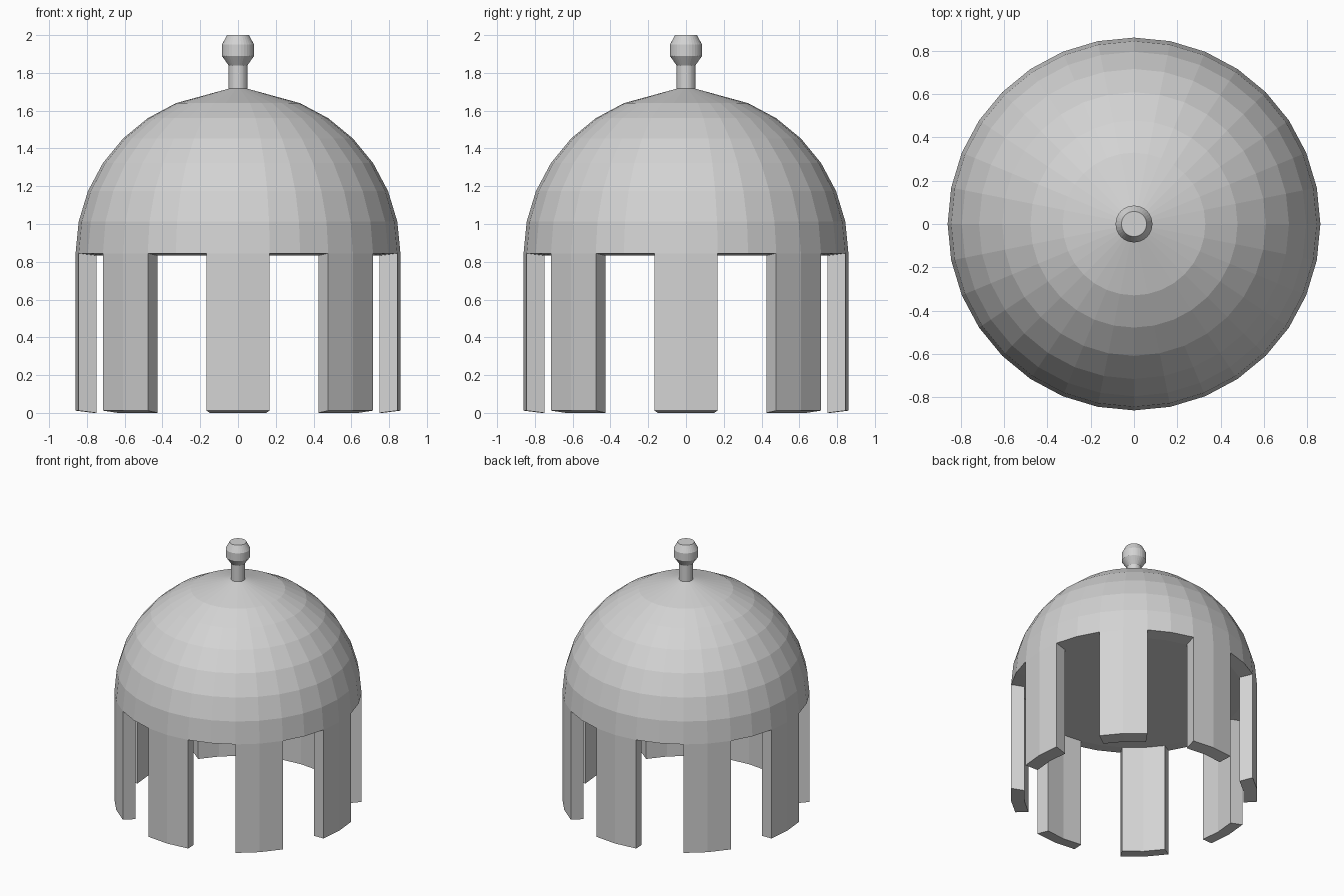
import bpy
import bmesh
from math import sin, cos, pi, radians

SIDES = 32
R_OUT, R_IN = 0.86, 0.765
RIM_Z, CEILING_Z = 0.845, 0.833
FOOT_RISE = 0.012

if "Cube" in bpy.data.objects:
    bpy.data.objects.remove(bpy.data.objects["Cube"], do_unlink=True)

stone = bpy.data.materials.new("pale grey")
stone.use_nodes = True
grey = (0.65, 0.65, 0.65, 1)
stone.diffuse_color = grey
stone.node_tree.nodes["Principled BSDF"].inputs["Base Color"].default_value = grey


def finish(name, bm):
    bmesh.ops.recalc_face_normals(bm, faces=bm.faces)
    mesh = bpy.data.meshes.new(name)
    bm.to_mesh(mesh)
    bm.free()
    mesh.materials.append(stone)
    obj = bpy.data.objects.new(name, mesh)
    bpy.context.collection.objects.link(obj)
    return obj


def polar(r, angle, z):
    return (r * cos(angle), r * sin(angle), z)


def lathe(name, profile):
    """Turn (radius, height) points around z; both ends lie on the axis."""
    bm = bmesh.new()
    rings = []
    for r, z in profile:
        if r == 0:
            rings.append([bm.verts.new((0, 0, z))] * SIDES)
        else:
            rings.append([bm.verts.new(polar(r, 2 * pi * i / SIDES, z))
                          for i in range(SIDES)])
    for low, high in zip(rings, rings[1:]):
        for i in range(SIDES):
            j = (i + 1) % SIDES
            corners = dict.fromkeys((low[i], low[j], high[j], high[i]))
            bm.faces.new(list(corners))
    return finish(name, bm)


def make_leg(name, centre):
    """Curved wall segment, two facets wide, with a sloping foot."""
    bm = bmesh.new()
    sections = []
    for k in (-1, 0, 1):
        a = centre + k * 2 * pi / SIDES
        sections.append([bm.verts.new(polar(*p)) for p in (
            (R_OUT, a, FOOT_RISE), (R_OUT, a, RIM_Z),
            (R_IN, a, CEILING_Z), (R_IN, a, 0))])
    for s, t in zip(sections, sections[1:]):
        # outer face, inner face and foot; the dome closes the top
        for m, n in ((0, 1), (2, 3), (3, 0)):
            bm.faces.new((s[m], s[n], t[n], t[m]))
    bm.faces.new(sections[0])
    bm.faces.new(sections[-1])
    return finish(name, bm)


# Dome: level ceiling, sloping rim, hemisphere bands and conical cap
dome = [(0, CEILING_Z), (R_IN, CEILING_Z)]
for step in range(7):
    lat = radians(11.25 * step)
    dome.append((R_OUT * cos(lat), RIM_Z + R_OUT * sin(lat)))
dome.append((0, 1.73))
lathe("dome", dome)

# Finial: thin stem with a bevelled knob
lathe("finial", [(0, 1.69), (0.05, 1.69), (0.05, 1.84), (0.085, 1.89),
                 (0.085, 1.95), (0.058, 2.0), (0, 2.0)])

# Ring of eight legs
for n in range(8):
    make_leg(f"leg_{n + 1}", n * pi / 4)
